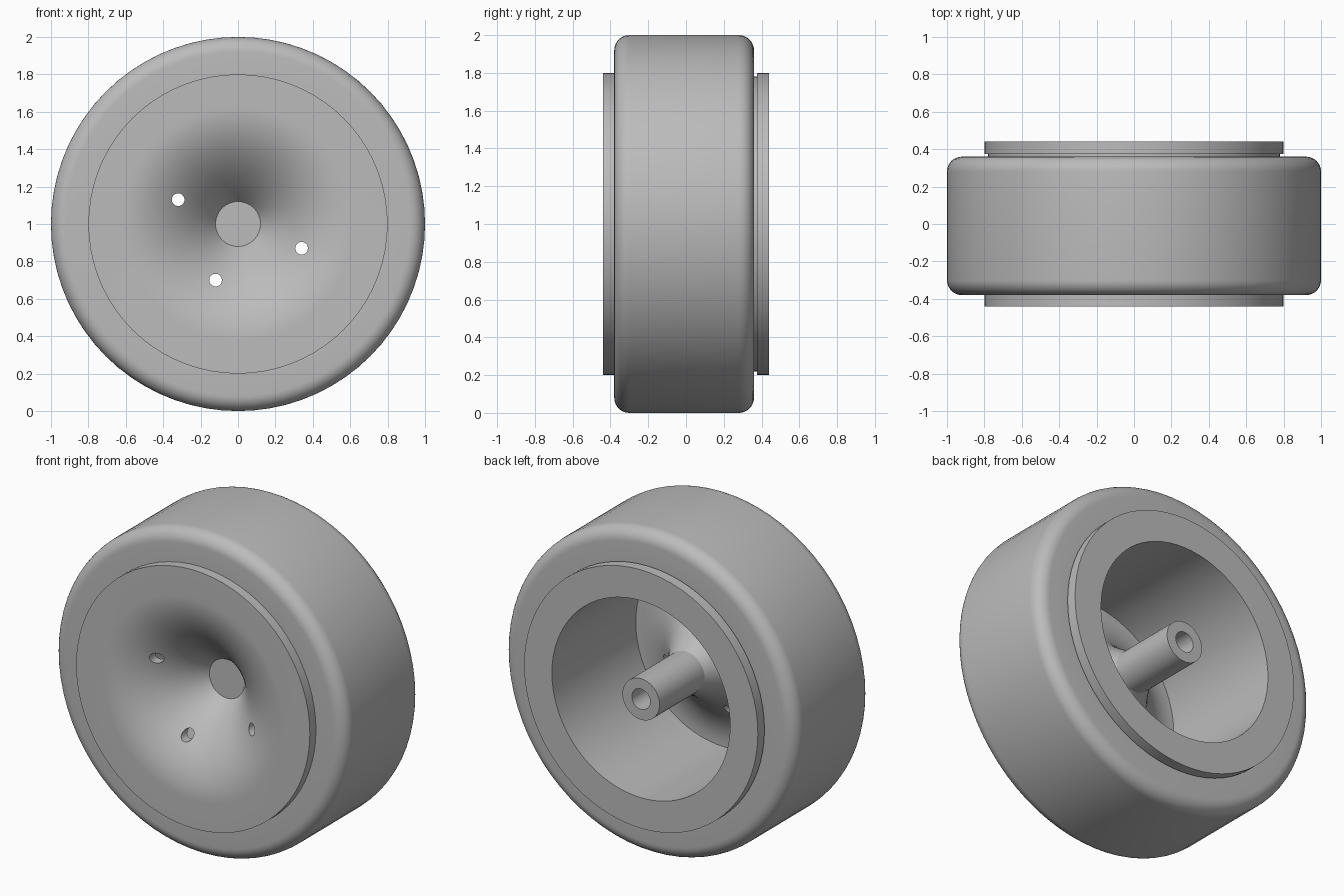
import bpy, bmesh, math
from mathutils import Vector, Matrix

cube = bpy.data.objects.get("Cube")
if cube:
    bpy.data.objects.remove(cube, do_unlink=True)

grey = bpy.data.materials.new("plain grey")
grey.use_nodes = True
colour = (0.5, 0.5, 0.5, 1)
grey.diffuse_color = colour
grey.node_tree.nodes["Principled BSDF"].inputs["Base Color"].default_value = colour

AXLE = Vector((0, 0, 1))


def lathe(name, profile, closed, steps=72):
    """Spin (radius, y) points about the axle."""
    bm = bmesh.new()
    verts = [bm.verts.new((r, y, 1)) for r, y in profile]
    pairs = list(zip(verts, verts[1:]))
    if closed:
        pairs.append((verts[-1], verts[0]))
    edges = [bm.edges.new(p) for p in pairs]
    bmesh.ops.spin(bm, geom=verts + edges, cent=AXLE, axis=(0, 1, 0),
                   angle=math.tau, steps=steps)
    bmesh.ops.remove_doubles(bm, verts=bm.verts, dist=0.0001)
    bmesh.ops.recalc_face_normals(bm, faces=bm.faces)
    mesh = bpy.data.meshes.new(name)
    bm.to_mesh(mesh)
    bm.free()
    mesh.materials.append(grey)
    obj = bpy.data.objects.new(name, mesh)
    bpy.context.collection.objects.link(obj)
    return obj


def smooth(obj):
    bpy.ops.object.select_all(action='DESELECT')
    obj.select_set(True)
    bpy.context.view_layer.objects.active = obj
    bpy.ops.object.shade_smooth_by_angle(angle=math.radians(30))


def corner(r, y, radius, start):
    """Quarter-round profile points."""
    return [(r + radius * math.cos(a), y + radius * math.sin(a))
            for a in (start + math.pi / 2 * i / 8 for i in range(9))]


# Tyre with rounded shoulders
tyre = lathe("tyre", [(0.77, -0.38)] + corner(0.92, -0.30, 0.08, -math.pi / 2)
             + corner(0.92, 0.28, 0.08, 0) + [(0.77, 0.36)], True)
smooth(tyre)

# Rim: funnel-shaped front, outer barrel, open back and central hub
front = [(r, -0.44 + 1.3 * (0.625 - r) ** 2)
         for r in (0.12 + 0.505 * i / 20 for i in range(21))]
barrel = [(0.8, -0.44), (0.8, -0.37), (0.78, -0.37), (0.78, 0.375),
          (0.8, 0.375), (0.8, 0.44), (0.61, 0.44)]
back = [(r, -0.38 + 0.38 * ((0.61 - r) / 0.483) ** 2.2)
        for r in (0.61 - 0.483 * i / 16 for i in range(17))]
hub = [(0.127, 0.44), (0.063, 0.44), (0.063, -0.03), (0, -0.03)]
rim = lathe("rim", [(0, front[0][1])] + front + barrel + back + hub, False)

# Three small holes through the dish
bm = bmesh.new()
for x, z in ((-0.32, 1.13), (0.34, 0.87), (-0.12, 0.70)):
    bmesh.ops.create_cone(bm, cap_ends=True, segments=20, radius1=0.034,
                          radius2=0.034, depth=0.6,
                          matrix=Matrix.Translation((x, -0.25, z))
                          @ Matrix.Rotation(math.pi / 2, 4, 'X'))
mesh = bpy.data.meshes.new("hole_cutter")
bm.to_mesh(mesh)
bm.free()
mesh.materials.append(grey)
cutter = bpy.data.objects.new("hole_cutter", mesh)
bpy.context.collection.objects.link(cutter)
cutter.hide_render = True
mod = rim.modifiers.new("holes", 'BOOLEAN')
mod.operation, mod.object, mod.solver = 'DIFFERENCE', cutter, 'EXACT'
bpy.ops.object.select_all(action='DESELECT')
rim.select_set(True)
bpy.context.view_layer.objects.active = rim
bpy.ops.object.modifier_apply(modifier=mod.name)
bpy.data.objects.remove(cutter, do_unlink=True)
smooth(rim)
